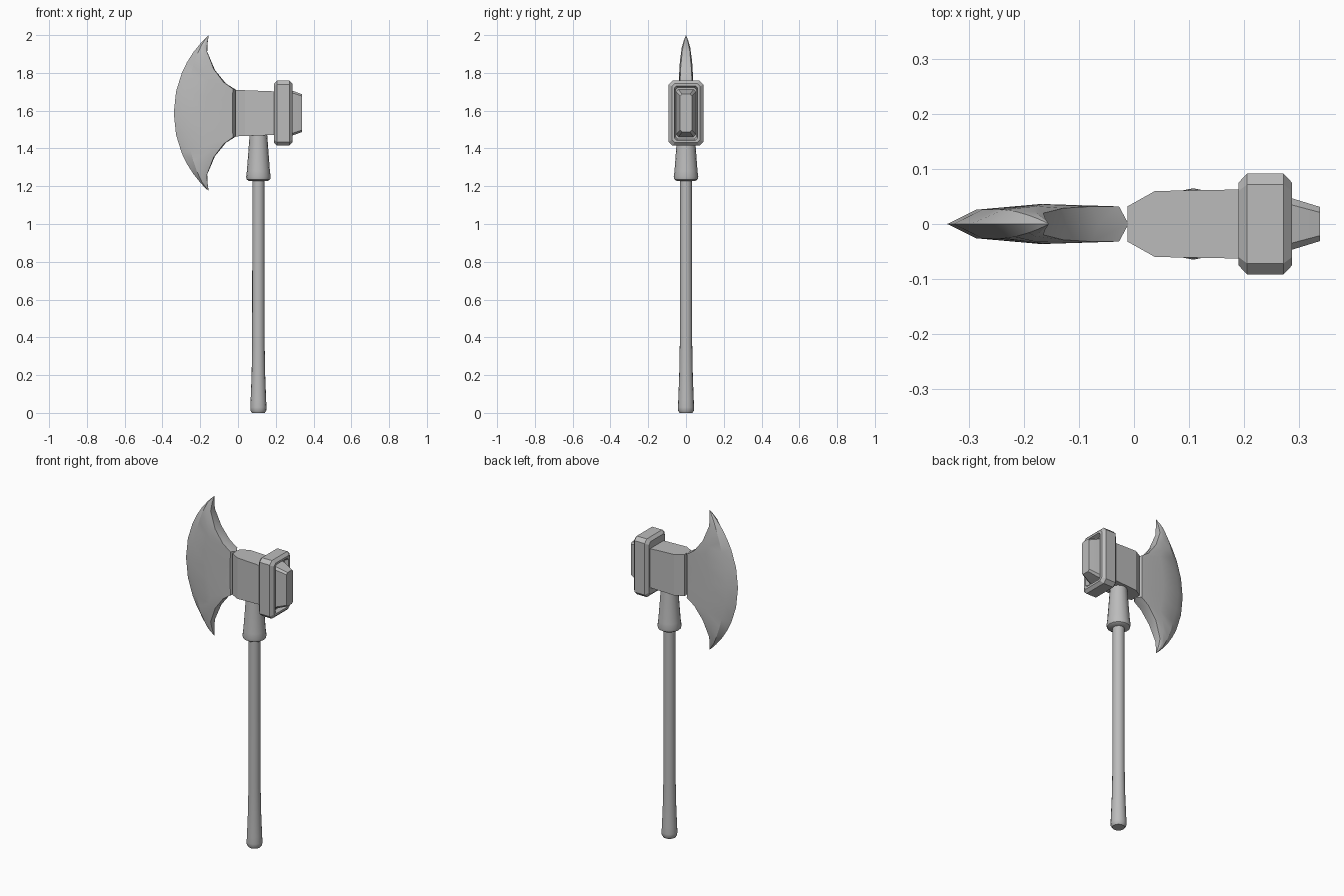
import bpy
import bmesh
from math import sin, cos, pi, radians

if "Cube" in bpy.data.objects:
    bpy.data.objects.remove(bpy.data.objects["Cube"])

HEAD_Z = 1.587    # middle height of the axe head
SHAFT_X = 0.108

steel = bpy.data.materials.new("plain_grey")
steel.use_nodes = True
grey = (0.5, 0.5, 0.5, 1)
steel.diffuse_color = grey
steel.node_tree.nodes["Principled BSDF"].inputs["Base Color"].default_value = grey


def loft(name, rings, angle=30):
    """Skin a list of equal-length point rings and cap both ends."""
    bm = bmesh.new()
    loops = [[bm.verts.new(p) for p in ring] for ring in rings]
    n = len(loops[0])
    for a, b in zip(loops, loops[1:]):
        for i in range(n):
            j = (i + 1) % n
            bm.faces.new((a[i], a[j], b[j], b[i]))
    bm.faces.new(loops[0])
    bm.faces.new(loops[-1])
    bmesh.ops.remove_doubles(bm, verts=bm.verts, dist=0.0005)
    bmesh.ops.recalc_face_normals(bm, faces=bm.faces)
    mesh = bpy.data.meshes.new(name)
    bm.to_mesh(mesh)
    bm.free()
    mesh.materials.append(steel)
    obj = bpy.data.objects.new(name, mesh)
    bpy.context.collection.objects.link(obj)
    bpy.ops.object.select_all(action="DESELECT")
    obj.select_set(True)
    bpy.context.view_layer.objects.active = obj
    bpy.ops.object.shade_smooth_by_angle(angle=radians(angle))
    return obj


def turned(name, profile, sides=16):
    """Round part about the shaft axis from (radius, height) pairs."""
    turns = [2 * pi * i / sides for i in range(sides)]
    return loft(name, [[(SHAFT_X + r * cos(t), r * sin(t), z) for t in turns]
                       for r, z in profile], 40)


def block(name, sections):
    """Part along x from (x, half width, half height, corner cut)."""
    rings = []
    for x, w, h, c in sections:
        corner = [(w, h - c), (w - c, h), (c - w, h), (-w, h - c),
                  (-w, c - h), (c - w, -h), (w - c, -h), (w, c - h)]
        rings.append([(x, y, HEAD_Z + z) for y, z in corner])
    return loft(name, rings, 20)


# Handle and the flared socket under the head
turned("shaft", [(0.034, 0), (0.042, 0.012), (0.043, 0.03), (0.041, 0.07),
                 (0.036, 0.2), (0.033, 0.36), (0.032, 1.25)])
turned("socket", [(0.05, 1.228), (0.062, 1.236), (0.065, 1.25),
                  (0.061, 1.28), (0.046, 1.48)])

# Head body, band and hammer poll
block("head_body", [(-0.012, 0.032, 0.123, 0), (0.038, 0.06, 0.121, 0),
                    (0.2, 0.063, 0.115, 0)])
block("band", [(0.19, 0.075, 0.156, 0.015), (0.206, 0.092, 0.172, 0.02),
               (0.272, 0.092, 0.172, 0.02), (0.288, 0.075, 0.156, 0.015),
               (0.288, 0.062, 0.144, 0.012), (0.265, 0.056, 0.136, 0.012)])
block("hammer_poll", [(0.255, 0.054, 0.128, 0.012), (0.29, 0.046, 0.118, 0.012),
                      (0.339, 0.031, 0.1, 0.01)])

# Blade: rows fan out from the neck to the curved cutting edge
EDGE_R = 0.553
EDGE_ANGLE = radians(48.3)
# (fraction of edge arc, back x, back height, thickness scale)
half = [(0, -0.01, 0, 1), (0.25, -0.01, 0.06, 1), (0.47, -0.01, 0.123, 1),
        (0.6, -0.064, 0.157, 1), (0.74, -0.122, 0.228, 0.9),
        (0.87, -0.163, 0.325, 0.62), (0.94, -0.161, 0.372, 0.34),
        (1, -0.155, 0.413, 0)]
rows = [(-f, x, -z, s) for f, x, z, s in half[:0:-1]] + half
# (fraction from edge to back, half thickness)
section = [(0, 0), (0.16, 0.026), (0.5, 0.036), (0.94, 0.032)]
rings = []
for f, bx, bz, s in rows:
    a = f * EDGE_ANGLE
    ex, ez = -0.34 + EDGE_R * (1 - cos(a)), EDGE_R * sin(a)
    outline = section + [(1, 0)] + [(u, -t) for u, t in section[:0:-1]]
    rings.append([(ex + (bx - ex) * u, t * s, HEAD_Z + ez + (bz - ez) * u)
                  for u, t in outline])
loft("blade", rings, 25)
